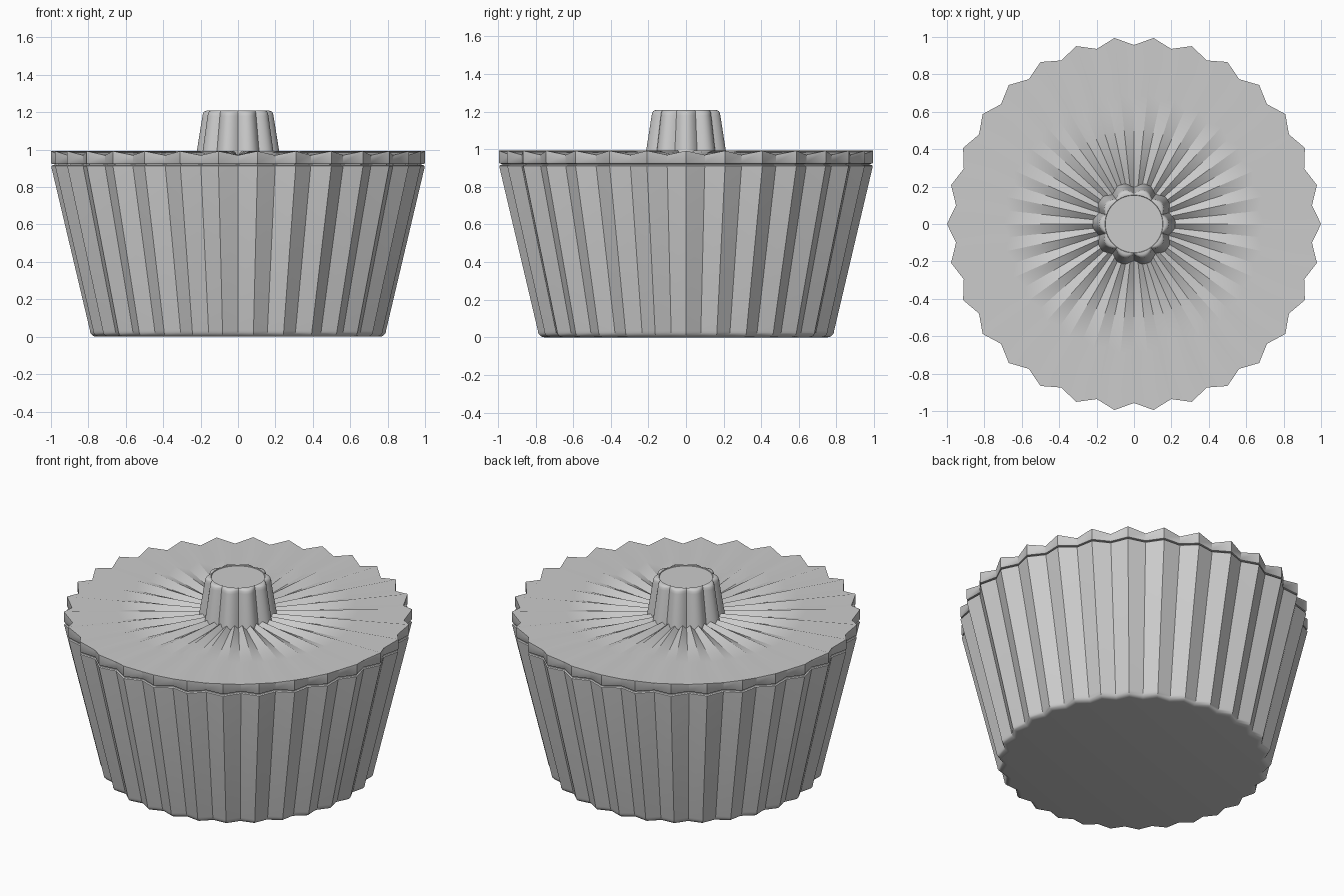
import bpy
import math

default = bpy.data.objects.get("Cube")
if default:
    bpy.data.objects.remove(default, do_unlink=True)

PLEATS = 30
LOBES = 10

grey = bpy.data.materials.new("light grey")
grey.use_nodes = True
colour = (0.6, 0.6, 0.6, 1)
grey.diffuse_color = colour
grey.node_tree.nodes["Principled BSDF"].inputs["Base Color"].default_value = colour


def loft(name, rings, point, sides, sharp_angle):
    """Skin stacked closed rings and cap both ends."""
    verts = [point(ring, i) for ring in rings for i in range(sides)]
    faces = []
    for k in range(len(rings) - 1):
        a, b = k * sides, (k + 1) * sides
        for i in range(sides):
            j = (i + 1) % sides
            faces.append((a + i, a + j, b + j, b + i))
    faces.append(tuple(reversed(range(sides))))
    faces.append(tuple(range(len(verts) - sides, len(verts))))
    mesh = bpy.data.meshes.new(name)
    mesh.from_pydata(verts, [], faces)
    mesh.materials.append(grey)
    obj = bpy.data.objects.new(name, mesh)
    bpy.context.collection.objects.link(obj)
    bpy.ops.object.select_all(action="DESELECT")
    obj.select_set(True)
    bpy.context.view_layer.objects.active = obj
    bpy.ops.object.shade_smooth_by_angle(angle=math.radians(sharp_angle))
    return obj


def pleated(ring, i):
    """Zigzag ring: radius, height, and drop of the inner corners."""
    r, z, drop = ring
    angle = math.pi * i / PLEATS
    if i % 2:
        r *= 0.957
        z -= drop
    return (r * math.cos(angle), r * math.sin(angle), z)


KNOB_SIDES = LOBES * 12


def lobed(ring, i):
    """Scalloped ring: radius, height and depth of the scallops."""
    r, z, depth = ring
    angle = math.tau * i / KNOB_SIDES
    r *= 1 - depth * (1 - abs(math.cos(angle * LOBES / 2)))
    return (r * math.cos(angle), r * math.sin(angle), z)


# Tapered pleated body with a rounded foot and a recessed neck under the lid
foot = []
for step in range(6):
    a = math.pi / 2 * step / 5
    foot.append((0.757 + 0.035 * math.sin(a), 0.035 * (1 - math.cos(a)), 0))
body_rings = foot + [(0.998, 0.907, 0), (0.998, 0.912, 0), (0.992, 0.917, 0),
                     (0.98, 0.918, 0), (0.98, 0.94, 0)]
loft("body", body_rings, pleated, 2 * PLEATS, 35)

# Lid with an upright rim and a radially folded top
lid_rings = [(0.985, 0.922, 0), (0.996, 0.924, 0), (1.0, 0.93, 0)]
lid_rings += [(r, 0.992, 0.022) for r in (1.0, 0.7, 0.42, 0.3, 0.17)]
loft("lid", lid_rings, pleated, 2 * PLEATS, 38)

# Scalloped knob with a rounded top edge and a shallow round inset
knob_rings = [(0.227, 0.95, 0.13), (0.19, 1.18, 0.13), (0.187, 1.195, 0.13),
              (0.18, 1.204, 0.12), (0.168, 1.208, 0.08), (0.155, 1.208, 0),
              (0.153, 1.203, 0)]
loft("knob", knob_rings, lobed, KNOB_SIDES, 35)
